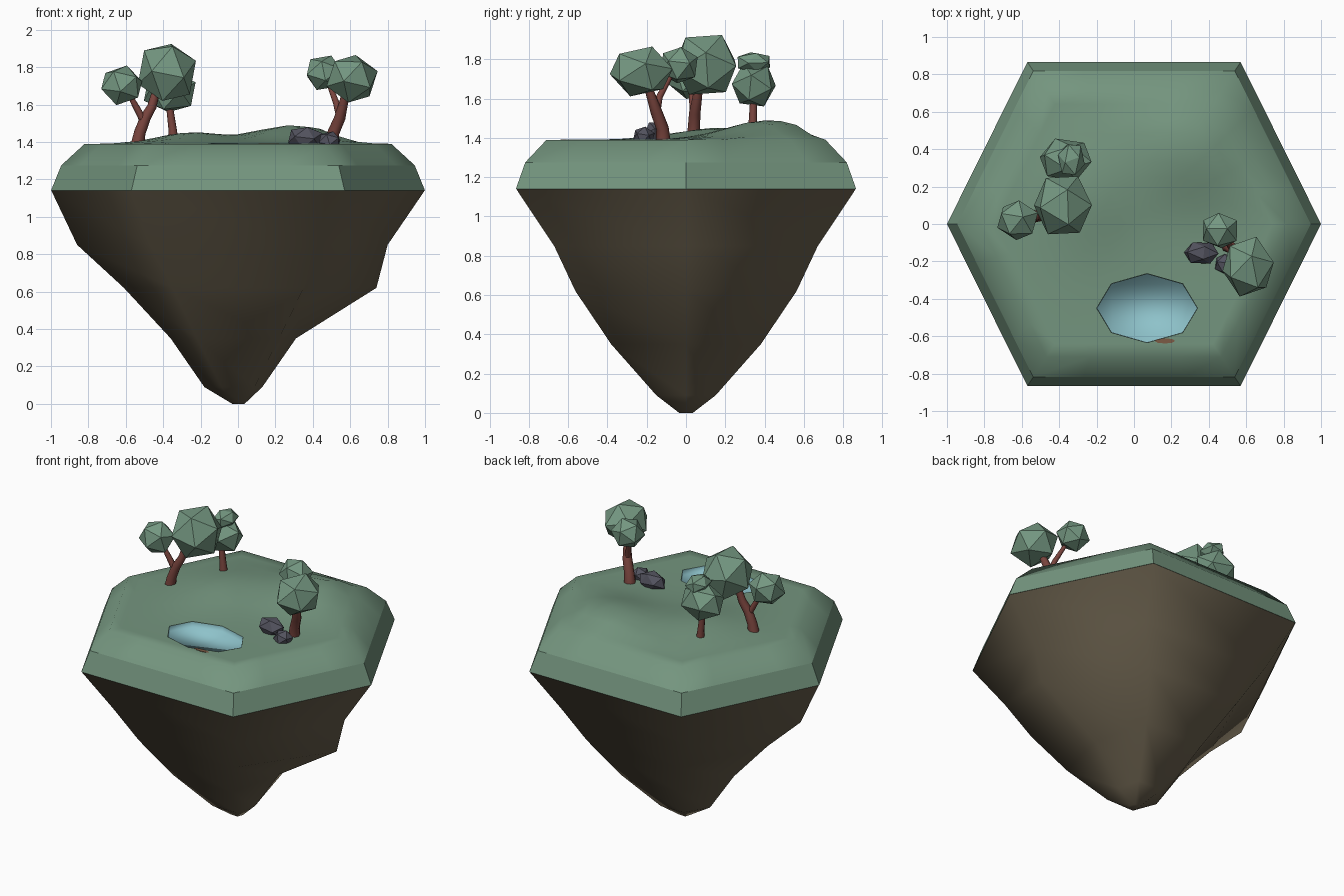
import bpy, bmesh, math
from mathutils import Vector, Matrix

if "Cube" in bpy.data.objects:
    bpy.data.objects.remove(bpy.data.objects["Cube"])


def material(name, rgb):
    m = bpy.data.materials.new(name)
    m.diffuse_color = (*rgb, 1)
    m.use_nodes = True
    m.node_tree.nodes["Principled BSDF"].inputs["Base Color"].default_value = m.diffuse_color
    return m


GRASS = material("grass green", (0.175, 0.30, 0.21))
LEAF = material("leaf green", (0.175, 0.31, 0.22))
SOIL = material("soil brown", (0.135, 0.11, 0.07))
BARK = material("bark red brown", (0.19, 0.058, 0.047))
STONE = material("slate grey", (0.085, 0.085, 0.112))
WATER = material("water blue", (0.27, 0.54, 0.59))
CLAY = material("clay brown", (0.2, 0.105, 0.06))


def finish(bm, name, mat, angle=None):
    bmesh.ops.recalc_face_normals(bm, faces=bm.faces)
    me = bpy.data.meshes.new(name)
    bm.to_mesh(me)
    bm.free()
    ob = bpy.data.objects.new(name, me)
    bpy.context.collection.objects.link(ob)
    me.materials.append(mat)
    if angle:
        smooth(ob, angle)
    return ob


def activate(ob):
    bpy.ops.object.select_all(action='DESELECT')
    ob.select_set(True)
    bpy.context.view_layer.objects.active = ob


def smooth(ob, degrees):
    activate(ob)
    bpy.ops.object.shade_smooth_by_angle(angle=math.radians(degrees))


def loft(rings, name, mat, angle=None, cap_start=True):
    """Skin a list of point rings and cap the ends."""
    bm = bmesh.new()
    vs = [[bm.verts.new(p) for p in ring] for ring in rings]
    n = len(vs[0])
    for a, b in zip(vs, vs[1:]):
        for i in range(n):
            j = (i + 1) % n
            bm.faces.new((a[i], a[j], b[j], b[i]))
    if cap_start:
        bm.faces.new(vs[0])
    bm.faces.new(vs[-1])
    return finish(bm, name, mat, angle)


def ellipse(cx, cy, z, rx, ry, n=8):
    return [(cx + rx * math.cos(2 * math.pi * i / n),
             cy + ry * math.sin(2 * math.pi * i / n), z) for i in range(n)]


# Grass slab: stretched hexagonal rings, with two low hills on top
def hill(x, y):
    def bump(cx, cy, sx, sy):
        return math.exp(-((x - cx) / sx) ** 2 / 2 - ((y - cy) / sy) ** 2 / 2)
    return 0.1 * bump(0.3, 0.42, 0.21, 0.21) + 0.06 * bump(-0.25, 0.18, 0.18, 0.23)


def hexagon(r, z, per_side=4, hills=False, wide=1.14):
    corners = []
    for k in range(6):
        c, s = math.cos(k * math.pi / 3), math.sin(k * math.pi / 3)
        corners.append(Vector((r * c * (wide if k % 3 else 1), r * s, z)))
    pts = []
    for k in range(6):
        for i in range(per_side):
            p = corners[k].lerp(corners[(k + 1) % 6], i / per_side)
            if hills:
                p.z += min(1, max(0, (0.82 - r) / 0.17)) * hill(p.x, p.y)
            pts.append(p)
    return pts


rings = [hexagon(1.0, 1.14), hexagon(0.945, 1.275), hexagon(0.82, 1.39)]
rings += [hexagon(r, 1.39, hills=True) for r in (0.74, 0.65, 0.56, 0.47, 0.38, 0.29, 0.2, 0.1, 0.03)]
grass = loft(rings, "grass_slab", GRASS)

# Pond: recess cut in the grass, lined with a shallow dish of water
PX, PY, RX, RY = 0.07, -0.45, 0.27, 0.185
cutter = loft([ellipse(PX, PY, 1.35, RX, RY), ellipse(PX, PY, 1.45, RX, RY)], "pond_cutter", WATER)
cut = grass.modifiers.new("pond recess", 'BOOLEAN')
cut.operation = 'DIFFERENCE'
cut.object = cutter
activate(grass)
bpy.ops.object.modifier_apply(modifier=cut.name)
bpy.data.objects.remove(cutter)
smooth(grass, 48)
# crisp line between the lower and upper bands of the slab edge
for e in grass.data.edges:
    if all(abs(grass.data.vertices[v].co.z - 1.275) < 0.002 for v in e.vertices):
        e.use_edge_sharp = True
loft([ellipse(PX, PY, 1.391, RX * .998, RY * .998), ellipse(PX, PY, 1.357, RX * .98, RY * .98)],
     "pond_water", WATER, 100, cap_start=False)
# Bare patch at the pond's edge
loft([ellipse(0.165, -0.625, z, 0.055, 0.014) for z in (1.387, 1.3925)], "bare_patch", CLAY)

# Soil underside: six-sided rings (height, radius, right corner, left corner, stretch)
soil = []
for z, r, right, left, wide in ((1.14, 0.998, 0.998, 0.998, 1.14), (0.85, 0.775, 0.8, 0.86, 1.22),
                                (0.62, 0.65, 0.74, 0.61, 1.08), (0.35, 0.44, 0.31, 0.36, 1.0),
                                (0.09, 0.175, 0.13, 0.18, 1.0), (0, 0.04, 0.035, 0.03, 1.0)):
    ring = hexagon(r, z, 1, wide=wide)
    ring[0].x, ring[3].x = right, -left
    soil.append(ring)
loft(soil, "soil_underside", SOIL, 75)


# Trees: bent tapered trunks, branches and faceted crowns
def trunk(name, path, n=8):
    rings = []
    for i, (x, y, z, r) in enumerate(path):
        a, b = path[max(i - 1, 0)], path[min(i + 1, len(path) - 1)]
        rot = Vector((0, 0, 1)).rotation_difference(Vector(b[:3]) - Vector(a[:3])).to_matrix()
        rings.append([Vector((x, y, z)) + rot @ Vector(p) for p in ellipse(0, 0, 0, r, r, n)])
    return loft(rings, name, BARK, 50)


def blob(name, centre, half, mat, turn=0.3):
    """Flat-faced icosahedron fitted to the given half extents."""
    bm = bmesh.new()
    bmesh.ops.create_icosphere(bm, subdivisions=1, radius=1)
    bm.transform(Matrix.Rotation(turn, 4, 'Z') @ Matrix.Rotation(0.35 + turn, 4, 'X'))
    for k in range(3):
        top = max(abs(v.co[k]) for v in bm.verts)
        for v in bm.verts:
            v.co[k] = v.co[k] / top * half[k] + centre[k]
    return finish(bm, name, mat)


trunk("left_trunk", [(-0.54, 0.04, 1.37, .037), (-0.525, 0.04, 1.45, .031), (-0.495, 0.045, 1.53, .029),
                     (-0.46, 0.055, 1.59, .025), (-0.43, 0.07, 1.70, .02)])
trunk("left_branch", [(-0.50, 0.042, 1.50, .02), (-0.535, 0.035, 1.57, .018), (-0.585, 0.025, 1.66, .013)])
trunk("back_trunk", [(-0.345, 0.34, 1.39, .03), (-0.35, 0.34, 1.47, .022), (-0.37, 0.345, 1.62, .017)])
trunk("right_trunk", [(0.50, -0.115, 1.37, .038), (0.51, -0.12, 1.45, .032), (0.545, -0.15, 1.53, .03),
                      (0.56, -0.17, 1.59, .025), (0.58, -0.2, 1.68, .02)])
trunk("right_branch", [(0.545, -0.15, 1.53, .02), (0.525, -0.135, 1.61, .017), (0.48, -0.07, 1.73, .012)])

for name, centre, half, turn in (
        ("left_crown_large", (-0.38, 0.10, 1.772), (0.155, 0.155, 0.152), 0.3),
        ("left_crown_small", (-0.622, 0.02, 1.703), (0.109, 0.106, 0.106), 0.8),
        ("back_crown_large", (-0.365, 0.345, 1.67), (0.138, 0.112, 0.11), 0.1),
        ("back_crown_small", (-0.335, 0.345, 1.785), (0.072, 0.082, 0.05), 1.3),
        ("right_crown_large", (0.61, -0.228, 1.738), (0.137, 0.16, 0.127), 0.5),
        ("right_crown_small", (0.46, -0.035, 1.77), (0.092, 0.094, 0.092), 1.0)):
    blob(name, centre, half, LEAF, turn)

# Stones beside the right tree
blob("stone_large", (0.36, -0.155, 1.422), (0.092, 0.057, 0.057), STONE, 0.2)
blob("stone_small", (0.49, -0.215, 1.405), (0.057, 0.055, 0.052), STONE, 0.9)
